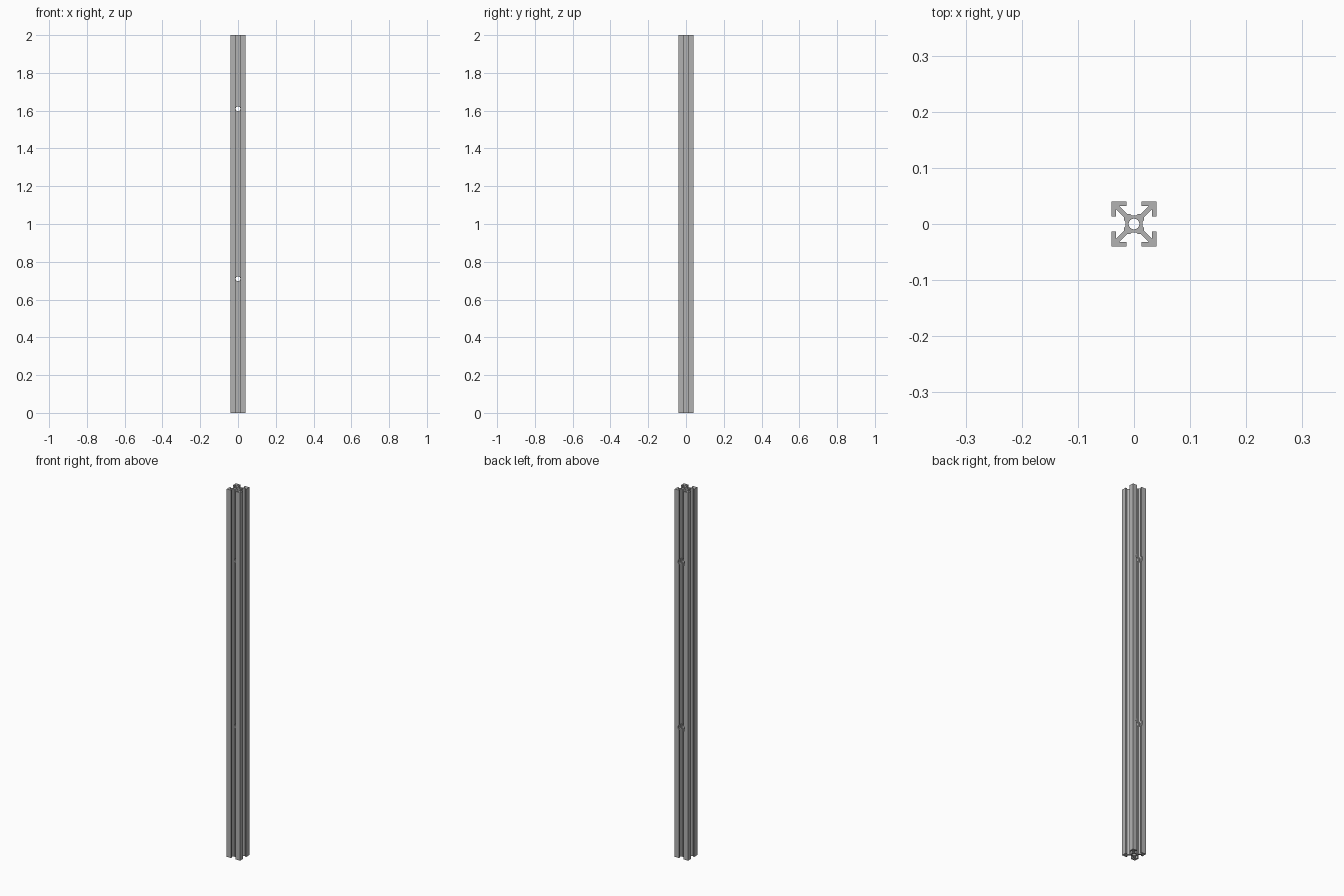
import bpy, bmesh, math
from mathutils import Matrix, Vector

cube = bpy.data.objects.get("Cube")
if cube:
    bpy.data.objects.remove(cube, do_unlink=True)

LENGTH = 2.0
HALF = 0.04       # half of the outer width
SLOT = 0.0135     # half of the slot opening
LIP = 0.032       # inner face of the lips
CORE = 0.0175     # half of the central core
WEB = 0.0055      # diagonal web offset

mat = bpy.data.materials.new("aluminium grey")
mat.use_nodes = True
colour = (0.45, 0.45, 0.45, 1)
mat.diffuse_color = colour
mat.node_tree.nodes["Principled BSDF"].inputs["Base Color"].default_value = colour


def add_object(name, bm):
    bmesh.ops.recalc_face_normals(bm, faces=bm.faces)
    mesh = bpy.data.meshes.new(name)
    bm.to_mesh(mesh)
    bm.free()
    mesh.materials.append(mat)
    obj = bpy.data.objects.new(name, mesh)
    bpy.context.collection.objects.link(obj)
    return obj


# Slotted profile: half a corner, mirrored on the diagonal, turned four times
half = [(CORE, 0.006), (CORE, CORE - WEB), (LIP, LIP - WEB),
        (LIP, SLOT), (HALF, SLOT)]
corner = half + [(HALF, HALF)] + [(y, x) for x, y in reversed(half)]
# Shallow groove down the middle of each core face
corner.insert(0, (CORE - 0.002, 0.004))
corner.append((0.004, CORE - 0.002))

bm = bmesh.new()
ring = []
for k in range(4):
    turn = Matrix.Rotation(k * math.pi / 2, 3, "Z")
    ring += [bm.verts.new(turn @ Vector((x, y, 0))) for x, y in corner]
face = bm.faces.new(ring)
top = bmesh.ops.extrude_face_region(bm, geom=[face])
bmesh.ops.translate(bm, vec=(0, 0, LENGTH),
                    verts=[v for v in top["geom"] if isinstance(v, bmesh.types.BMVert)])
rail = add_object("slotted_rail", bm)


def drill(name, radius, start, end):
    """Cut a round hole between two points."""
    a, b = Vector(start), Vector(end)
    axis = b - a
    place = Matrix.Translation((a + b) / 2) @ axis.to_track_quat("Z", "Y").to_matrix().to_4x4()
    bm = bmesh.new()
    bmesh.ops.create_cone(bm, cap_ends=True, segments=32, radius1=radius,
                          radius2=radius, depth=axis.length, matrix=place)
    cutter = add_object(name, bm)
    cutter.hide_render = True
    cutter.hide_set(True)
    cutter.display_type = "WIRE"
    mod = rail.modifiers.new(name, "BOOLEAN")
    mod.operation = "DIFFERENCE"
    mod.solver = "EXACT"
    mod.object = cutter


# Long centre bore, cross holes and wider access holes in the back lips
drill("centre_bore", 0.0095, (0, 0, -0.1), (0, 0, LENGTH + 0.1))
for label, z in (("lower", 0.71), ("upper", 1.61)):
    drill(label + "_cross_hole", 0.0125, (0, -0.05, z), (0, 0.05, z))
    drill(label + "_access_hole", 0.02, (0, 0.019, z), (0, 0.05, z))

# Apply the cuts, remove the cutters
bpy.context.view_layer.objects.active = rail
rail.select_set(True)
for mod in list(rail.modifiers):
    cutter = mod.object
    bpy.ops.object.modifier_apply(modifier=mod.name)
    bpy.data.objects.remove(cutter, do_unlink=True)
bpy.ops.object.shade_smooth_by_angle(angle=math.radians(30))
